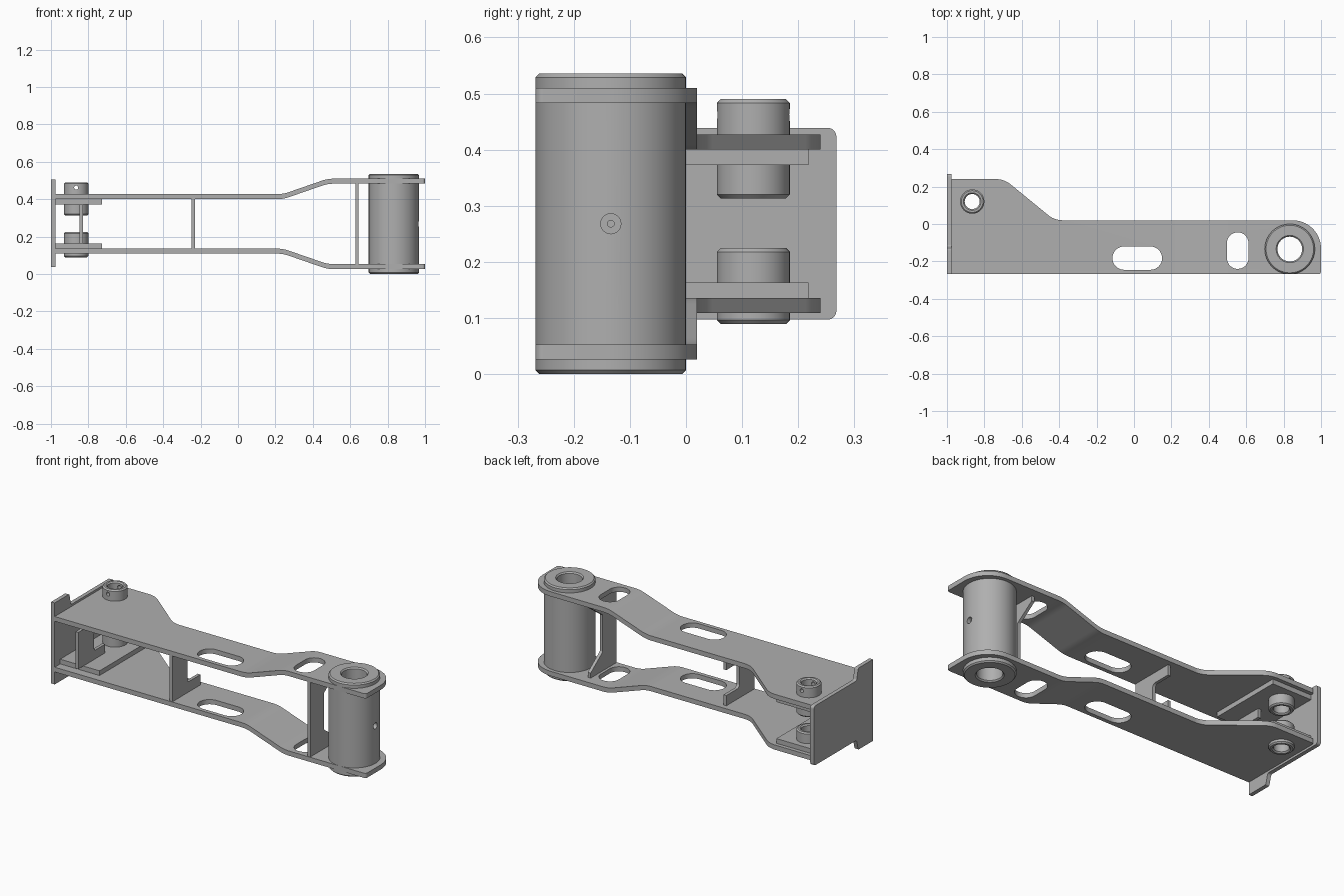
import bpy, bmesh, math
from mathutils import Vector

cube = bpy.data.objects.get("Cube")
if cube:
    bpy.data.objects.remove(cube, do_unlink=True)

steel = bpy.data.materials.new("plain_grey_steel")
GREY = (0.43, 0.43, 0.43, 1)
steel.diffuse_color = GREY
steel.use_nodes = True
steel.node_tree.nodes["Principled BSDF"].inputs["Base Color"].default_value = GREY

MID = 0.268          # mirror height between upper and lower plates
FRONT = -0.268       # front edge shared by most parts
PIVOT = (0.833, -0.134)
BOSS = (-0.865, 0.12)


def finish(name, bm):
    bmesh.ops.recalc_face_normals(bm, faces=bm.faces)
    mesh = bpy.data.meshes.new(name)
    bm.to_mesh(mesh)
    bm.free()
    mesh.materials.append(steel)
    obj = bpy.data.objects.new(name, mesh)
    bpy.context.collection.objects.link(obj)
    return obj


def rounded(corners, steps=8):
    """Outline from (u, v, radius) corners, each replaced by a fillet arc."""
    out = []
    for i, (u, v, r) in enumerate(corners):
        p = Vector((u, v))
        if r == 0:
            out.append(p)
            continue
        a = (Vector(corners[i - 1][:2]) - p).normalized()
        b = (Vector(corners[(i + 1) % len(corners)][:2]) - p).normalized()
        half = a.angle(b) / 2
        centre = p + (a + b).normalized() * (r / math.sin(half))
        start = p + a * (r / math.tan(half)) - centre
        end = p + b * (r / math.tan(half)) - centre
        sweep = start.angle_signed(end)
        for k in range(steps + 1):
            t = -sweep * k / steps
            c, s = math.cos(t), math.sin(t)
            out.append(centre + Vector((start.x * c - start.y * s, start.x * s + start.y * c)))
    return out


def prism(name, outline, axis, low, high):
    """Extrude a 2D outline along x, y or z."""
    place = {"x": lambda p, d: (d, p[0], p[1]),
             "y": lambda p, d: (p[0], d, p[1]),
             "z": lambda p, d: (p[0], p[1], d)}[axis]
    bm = bmesh.new()
    rings = [[bm.verts.new(place(p, d)) for p in outline] for d in (low, high)]
    for ring in rings:
        bm.faces.new(ring)
    n = len(outline)
    for i in range(n):
        j = (i + 1) % n
        bm.faces.new((rings[0][i], rings[0][j], rings[1][j], rings[1][i]))
    return finish(name, bm)


def disc(centre, r, sides=48):
    return [(centre[0] + r * math.cos(math.tau * i / sides),
             centre[1] + r * math.sin(math.tau * i / sides)) for i in range(sides)]


def box(u0, u1, v0, v1, r=0):
    return rounded([(u0, v0, r), (u1, v0, r), (u1, v1, r), (u0, v1, r)])


def tube(name, centre, low, high, outer, inner, bevel, lip, sides=64):
    """Hollow cylinder with chamfered rims, turned about z."""
    profile = [(outer, low + bevel), (outer, high - bevel), (outer - bevel, high),
               (inner + lip, high), (inner, high - lip),
               (inner, low + lip), (inner + lip, low), (outer - bevel, low)]
    bm = bmesh.new()
    rings = []
    for r, z in profile:
        rings.append([bm.verts.new((x, y, z)) for x, y in disc(centre, r, sides)])
    for k, ring in enumerate(rings):
        nxt = rings[(k + 1) % len(rings)]
        for i in range(sides):
            j = (i + 1) % sides
            bm.faces.new((ring[i], ring[j], nxt[j], nxt[i]))
    return finish(name, bm)


def cut(obj, cutter, operation="DIFFERENCE"):
    cutter.hide_render = True
    mod = obj.modifiers.new("cut", "BOOLEAN")
    mod.operation, mod.solver, mod.object = operation, "EXACT", cutter
    bpy.context.view_layer.objects.active = obj
    bpy.ops.object.modifier_apply(modifier=mod.name)
    bpy.data.objects.remove(cutter, do_unlink=True)


def smooth(obj):
    bpy.ops.object.select_all(action="DESELECT")
    obj.select_set(True)
    bpy.context.view_layer.objects.active = obj
    bpy.ops.object.shade_smooth_by_angle(angle=math.radians(25))


def mirrored(obj, name):
    """Copy flipped about the middle height."""
    bm = bmesh.new()
    bm.from_mesh(obj.data)
    for v in bm.verts:
        v.co.z = 2 * MID - v.co.z
    return finish(name, bm)


# Side arm: joggled strip trimmed to its plan outline, then slotted and bored
THICK = 0.027
lower_line = rounded([(-1.1, 0.4, 0), (0.24, 0.4, 0.2), (0.48, 0.483, 0.2),
                      (1.1, 0.483, 0), (1.1, 2, 0), (-1.1, 2, 0)])[:-2]
strip = lower_line + [Vector((p.x, p.y + THICK)) for p in reversed(lower_line)]
upper_arm = prism("upper_arm", strip, "y", -0.5, 0.5)
plan = rounded([(-0.978, FRONT, 0), (1.0, FRONT, 0.014), (1.0, 0.02, 0.152),
                (-0.425, 0.02, 0.12), (-0.694, 0.24, 0.12), (-0.978, 0.24, 0.01)], 14)
cut(upper_arm, prism("cutter", plan, "z", 0, 1), "INTERSECT")
for outline in (box(-0.115, 0.15, -0.245, -0.12, 0.062),
                box(0.497, 0.612, -0.24, -0.045, 0.057),
                disc(PIVOT, 0.12), disc(BOSS, 0.055)):
    cut(upper_arm, prism("cutter", outline, "z", 0, 1))

# Reinforcing pad on the inner face of the arm
upper_pad = prism("upper_pad", box(-0.978, -0.727, -0.218, 0.218), "z", 0.373, 0.4)
cut(upper_pad, prism("cutter", disc(BOSS, 0.055), "z", 0, 1))
for part, name in ((upper_arm, "lower_arm"), (upper_pad, "lower_pad")):
    smooth(mirrored(part, name))
    smooth(part)

# End plate with front ears reaching above and below
end_outline = rounded([(FRONT, 0.037, 0), (-0.135, 0.037, 0.008), (-0.12, 0.097, 0.012),
                       (0.268, 0.097, 0.016), (0.268, 0.439, 0.016),
                       (-0.12, 0.439, 0.012), (-0.135, 0.505, 0.008), (FRONT, 0.505, 0)])
smooth(prism("end_plate", end_outline, "x", -1.0, -0.977))

# Pivot sleeve with a recessed grease port
pivot = tube("pivot_sleeve", PIVOT, 0, 2 * MID, 0.134, 0.066, 0.007, 0.007, 96)
port = (PIVOT[1], MID)
cut(pivot, prism("cutter", disc(port, 0.018, 24), "x", 0.945, 1.1))
cut(pivot, prism("cutter", disc(port, 0.006, 16), "x", PIVOT[0], 1.1))
smooth(pivot)

# Pin bosses, the upper one cross-drilled
upper_boss = tube("upper_boss", BOSS, 0.313, 0.49, 0.065, 0.04, 0.007, 0.007)
cut(upper_boss, prism("cutter", disc((BOSS[0], 0.462), 0.011, 20), "y", -0.1, 0.4))
smooth(upper_boss)
smooth(tube("lower_boss", BOSS, 0.089, 0.225, 0.065, 0.04, 0.007, 0.007))


# C-shaped cross webs between the arms
def web(name, x, half, foot, slope, waist, toe, r):
    low, high = MID - half, MID + half
    outline = rounded([(FRONT + 0.004, low, 0), (toe, low, 0), (toe, low + foot, 0),
                       (waist, low + foot + slope, r), (waist, high - foot - slope, r),
                       (toe, high - foot, 0), (toe, high, 0), (FRONT + 0.004, high, 0)])
    smooth(prism(name, outline, "x", x - 0.009, x + 0.009))


web("end_web", -0.839, 0.105, 0.05, 0, -0.12, -0.02, 0.015)
web("middle_web", -0.24, 0.133, 0.06, 0, -0.13, -0.01, 0.02)
web("pivot_web", 0.636, 0.216, 0.03, 0.08, -0.14, -0.03, 0.01)
